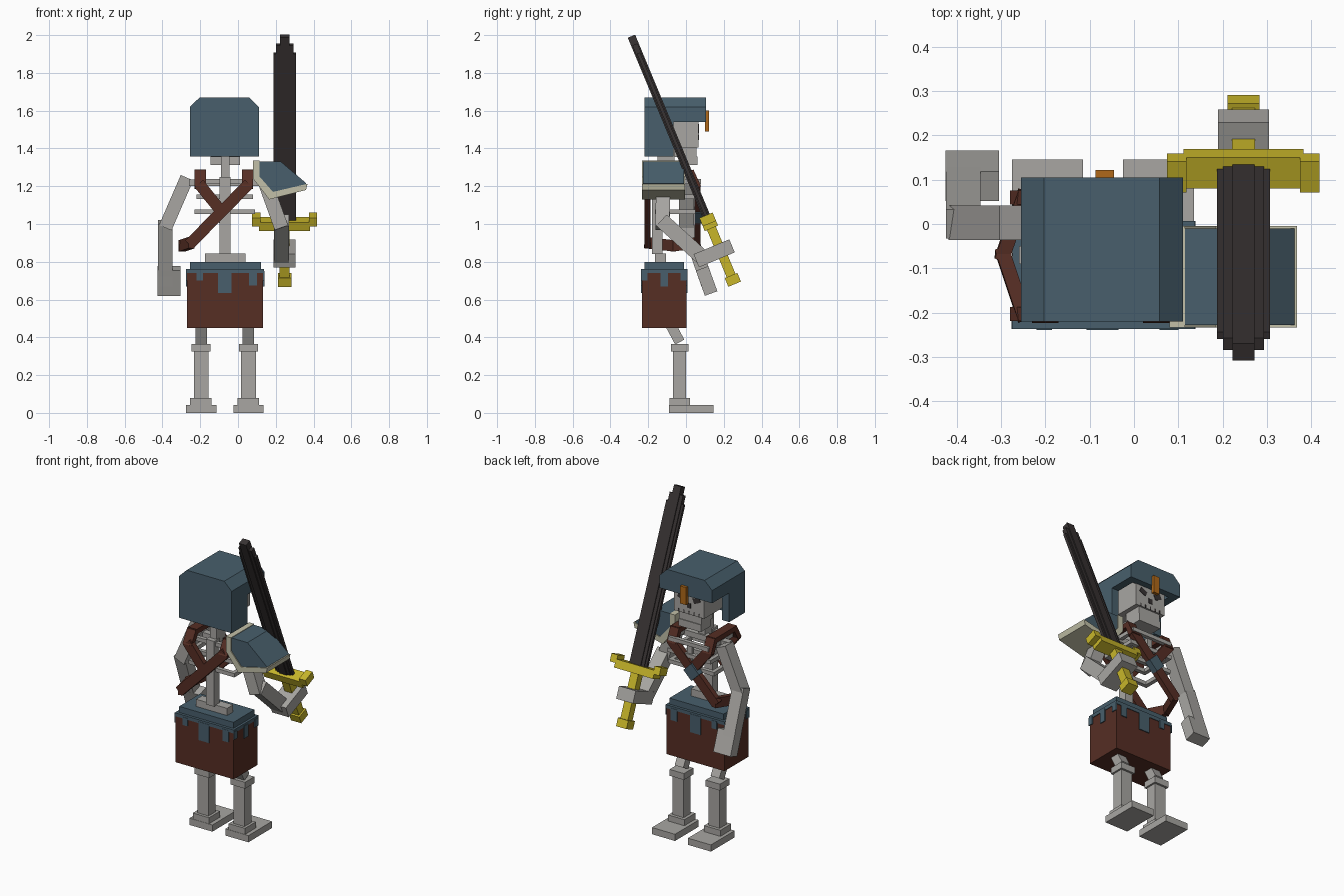
import bpy, bmesh, math
from mathutils import Matrix, Vector

if "Cube" in bpy.data.objects:
    bpy.data.objects.remove(bpy.data.objects["Cube"])


def material(name, rgb):
    lin = [((c / 255 + 0.055) / 1.055) ** 2.4 for c in rgb] + [1]
    m = bpy.data.materials.new(name)
    m.use_nodes = True
    m.diffuse_color = lin
    bsdf = m.node_tree.nodes["Principled BSDF"]
    bsdf.inputs["Base Color"].default_value = lin
    bsdf.inputs["Roughness"].default_value = 0.9
    return m


BONE = material("bone_grey", (168, 166, 162))
BLUE = material("steel_blue", (72, 95, 108))
LEATHER = material("brown_leather", (86, 46, 36))
IRON = material("dark_iron", (56, 51, 51))
GOLD = material("gold", (200, 182, 42))
CREAM = material("cream_trim", (194, 192, 168))
ORANGE = material("orange_ornament", (176, 105, 25))


def box(x0, x1, y0, y1, z0, z1):
    """Matrix of an axis-aligned block."""
    return Matrix.Translation(((x0 + x1) / 2, (y0 + y1) / 2, (z0 + z1) / 2)) @ \
        Matrix.Diagonal((x1 - x0, y1 - y0, z1 - z0, 1))


def beam(p, q, width, depth, n=(0, 1, 0), extra=0.0):
    """Matrix of a block running from p to q; depth is measured along n."""
    p, q, n = Vector(p), Vector(q), Vector(n)
    d = (q - p).normalized()
    n = (n - d * n.dot(d)).normalized()
    w = n.cross(d)
    rot = Matrix((w, n, d)).transposed().to_4x4()
    return Matrix.Translation((p + q) / 2) @ rot @ \
        Matrix.Diagonal((width, depth, (q - p).length + extra, 1))


def finish(name, bm, mat):
    bmesh.ops.recalc_face_normals(bm, faces=bm.faces)
    me = bpy.data.meshes.new(name)
    bm.to_mesh(me)
    bm.free()
    me.materials.append(mat)
    ob = bpy.data.objects.new(name, me)
    bpy.context.collection.objects.link(ob)
    return ob


def part(name, mat, *blocks):
    bm = bmesh.new()
    for m in blocks:
        bmesh.ops.create_cube(bm, size=1, matrix=m)
    return finish(name, bm, mat)


def prism(name, mat, profile, y0, y1):
    """Extrude an x-z profile along y."""
    bm = bmesh.new()
    f = bm.faces.new([bm.verts.new((x, y0, z)) for x, z in profile])
    ext = bmesh.ops.extrude_face_region(bm, geom=[f])["geom"]
    bmesh.ops.translate(bm, vec=(0, y1 - y0, 0),
                        verts=[v for v in ext if isinstance(v, bmesh.types.BMVert)])
    return finish(name, bm, mat)


# Legs
for side, cx in (("right", -0.195), ("left", 0.055)):
    part(side + "_foot", BONE, box(cx - .08, cx + .08, -.09, .145, 0, .042),
         box(cx - .058, cx + .055, -.088, .02, .04, .08))
    part(side + "_shin", BONE, box(cx - .039, cx + .039, -.07, 0, .08, .33),
         box(cx - .05, cx + .05, -.08, .013, .325, .365))
    part(side + "_thigh", BONE, beam((cx, -.10, .50), (cx, -.033, .375), .06, .055))

# Skirt with belt and hanging tabs
part("skirt", LEATHER, box(-.27, .133, -.233, .003, .45, .755))
part("belt", BLUE, box(-.255, .122, -.22, -.01, .75, .80),
     box(-.274, .137, -.237, .007, .74, .762))
tabs = []
for y in (-.236, .006):
    for x0, x1, z in ((-.22, -.185, .70), (-.107, -.035, .635), (.058, .1, .675)):
        tabs.append(box(x0, x1, y - .003, y + .003, z, .75))
for x in (-.273, .136):
    for y0, y1, z in ((-.237, -.205, .70), (-.135, -.095, .67), (-.03, .007, .70)):
        tabs.append(box(x - .003, x + .003, y0, y1, z, .75))
part("belt_tabs", BLUE, *tabs)

# Spine and ribs
part("spine", BONE, box(-.175, .04, -.165, -.105, .80, .845),
     box(-.098, -.04, -.18, -.125, .84, 1.25),
     box(-.09, -.045, -.15, -.06, 1.22, 1.42))
ribs = [box(-.085, -.05, .04, .06, 1.06, 1.23)]
for z, hw, y1 in ((1.225, .14, .08), (1.145, .15, .07), (1.065, .16, .05)):
    x0, x1, h = -.07 - hw, -.07 + hw, .012
    ribs += [box(x0, x1, -.165, -.14, z - h, z + h),
             box(x0, x1, y1 - .025, y1, z - h, z + h),
             box(x0, x0 + .025, -.16, y1, z - h, z + h),
             box(x1 - .025, x1, -.16, y1, z - h, z + h)]
part("ribs", BONE, *ribs)
part("collar_bones", BONE, box(-.26, .13, -.09, -.05, 1.20, 1.235))

# Skull
part("skull", BONE, box(-.172, .038, -.15, .065, 1.405, 1.61),
     box(-.145, .01, -.06, .055, 1.355, 1.41))
part("jaw", BONE, box(-.145, .01, -.04, .06, 1.312, 1.357))
face = [box(-.08, -.053, .064, .068, 1.445, 1.475)]
for s in (-1, 1):
    c = -.067 + s * .053
    face.append(beam((c - s * .022, .066, 1.495), (c + s * .022, .066, 1.515), .032, .004))
face += [box(-.067 + i * .035 - .004, -.067 + i * .035 + .004, .064, .067, 1.405, 1.425)
         for i in (-2, -1, 0, 1, 2)]
part("eyes_nose_teeth", IRON, *face)

# Helmet: chamfered roof, brim, cheek and neck guards
prism("helmet_roof", BLUE, [(-.255, 1.60), (.11, 1.60), (.11, 1.62), (.058, 1.67),
                            (-.203, 1.67), (-.255, 1.62)], -.22, .105)
part("helmet_walls", BLUE, box(-.255, .11, .06, .105, 1.54, 1.605),
     box(-.255, .11, -.22, -.17, 1.357, 1.605),
     *[b for x in (-.255, .06) for b in (box(x, x + .05, -.22, -.065, 1.357, 1.605),
                                         box(x, x + .05, -.07, .105, 1.54, 1.605))])
part("helmet_ornament", ORANGE, box(-.087, -.045, .10, .122, 1.49, 1.60))

# Crossed straps: pairs of points with the outward direction of each segment
F, B, U, L = (0, 1, 0), (0, -1, 0), (0, 0, 1), (-1, 0, 0)


def shoulder_loop(x):
    pts = [(-.087, .06, 1.065), (x, .06, 1.205), (x, .03, 1.27),
           (x, -.165, 1.27), (x, -.203, 1.205), (-.087, -.203, 1.065)]
    return list(zip(pts, pts[1:], (F, F, U, B, B)))


low = [(-.087, -.203, 1.065), (-.25, -.203, .9), (-.295, -.068, .885),
       (-.25, .06, .9), (-.087, .06, 1.065)]
segs = shoulder_loop(-.2) + shoulder_loop(.05) + list(zip(low, low[1:], (B, L, L, F)))
part("chest_straps", LEATHER, *[beam(p, q, .06, .032, n, .025) for p, q, n in segs])
part("strap_buckle", BLUE, beam((-.125, .068, 1.03), (-.07, .068, 1.085), .075, .04))

# Arm hanging at the side
part("right_upper_arm", BONE, beam((-.27, .003, 1.245), (-.385, .003, .98), .072, .078))
part("right_forearm", BONE, beam((-.385, .0, 1.01), (-.385, .115, .68), .078, .07))
part("right_hand", BONE, beam((-.365, .085, .765), (-.365, .133, .632), .12, .07))

# Arm holding the sword
part("left_upper_arm", BONE, beam((.14, -.12, 1.23), (.23, -.125, .98), .075, .075))
part("left_forearm", BONE, beam((.23, -.13, 1.02), (.23, .09, .82), .08, .08))
S = Matrix.Translation((.247, .125, 1.0)) @ Matrix.Rotation(math.radians(22.6), 4, "X")
part("left_hand", BONE, S @ box(-.058, .058, -.14, .065, -.19, -.115))

# Sword, in its own frame with the blade along local z
part("sword_blade", IRON, S @ box(-.06, .06, -.009, .009, .02, .98),
     S @ box(-.046, .046, -.015, .015, .02, 1.03),
     S @ box(-.025, .025, -.021, .021, .02, 1.077))
part("sword_guard", GOLD, S @ box(-.135, .135, -.038, .038, -.025, .025),
     *[S @ box(s * .15 - .022, s * .15 + .022, -.038, .038, .002, .05) for s in (-1, 1)])
part("sword_grip", GOLD, S @ box(-.026, .026, -.025, .025, -.31, -.02),
     S @ box(-.036, .036, -.036, .036, -.345, -.295))

# Shoulder pad with cream trim
prism("shoulder_pad", BLUE, [(.11, 1.332), (.225, 1.332), (.362, 1.215),
                             (.34, 1.198), (.18, 1.16), (.11, 1.245)], -.228, -.01)
prism("shoulder_pad_trim", CREAM, [(.08, 1.335), (.115, 1.335), (.115, 1.25), (.185, 1.17),
                                   (.368, 1.213), (.36, 1.18), (.165, 1.13), (.08, 1.24)],
      -.234, -.004)
